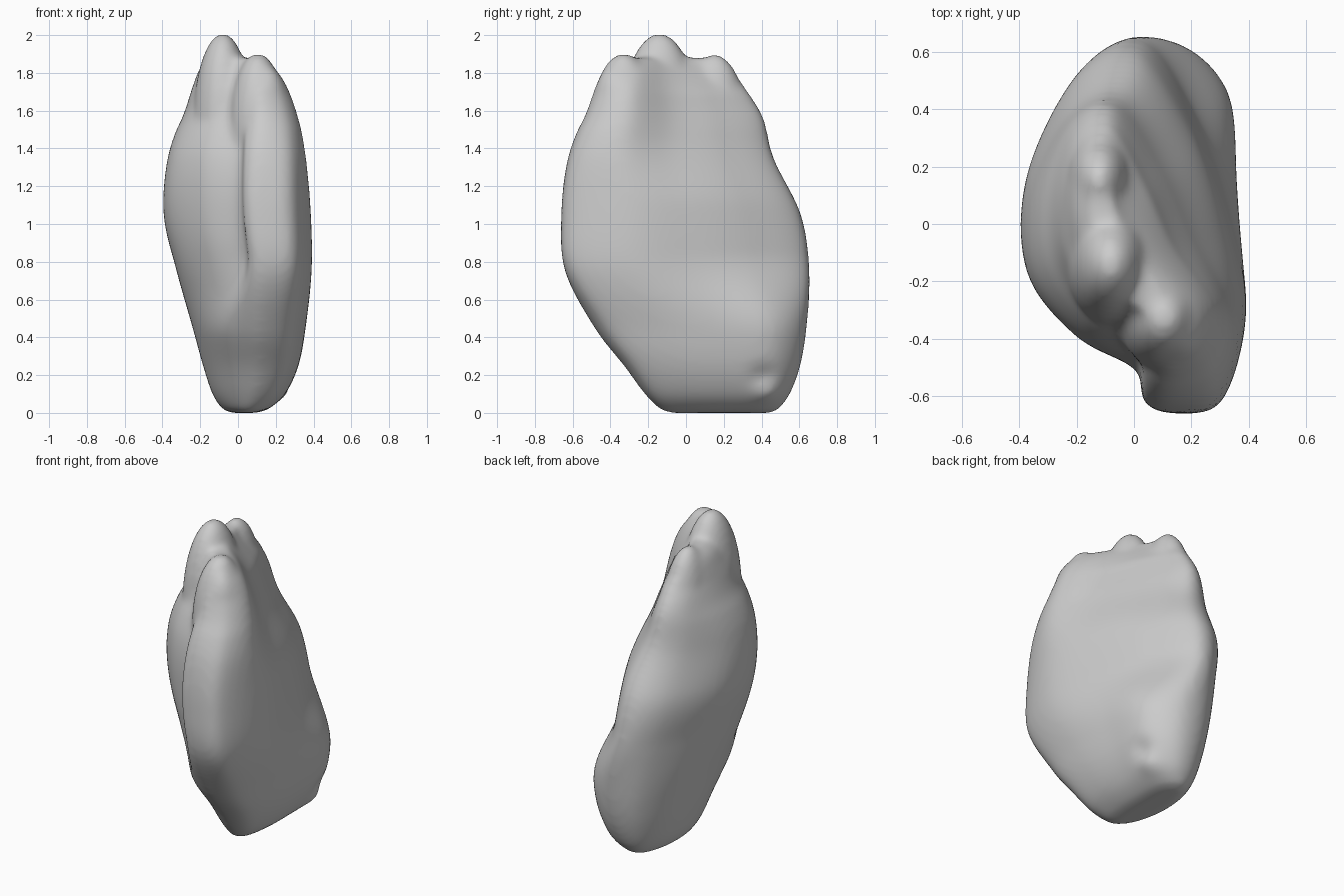
import bpy, bmesh, math
from mathutils import Matrix

if "Cube" in bpy.data.objects:
    bpy.data.objects.remove(bpy.data.objects["Cube"])

# Cross-section shapes in a -1..1 box, running anticlockwise from the front lobe
LOW = [(-.1, -.93), (.25, -1), (.75, -.87), (.97, -.4), (1, .15), (.92, .7),
       (.35, 1), (-.4, .95), (-.88, .55), (-1, 0), (-.82, -.45), (-.48, -.77)]
MID = [(.1, -.94), (.35, -1), (.78, -.93), (1, -.45), (.84, .08), (.53, .58),
       (.05, 1), (-.5, .87), (-.95, .33), (-.95, -.2), (-.5, -.57), (.03, -.76)]
TOP = [(.12, -.88), (.4, -1), (.85, -.87), (1, -.5), (.48, 0), (.12, .5),
       (-.35, 1), (-.78, .87), (-1, .4), (-.95, -.1), (-.55, -.52), (.05, -.7)]
CREST = [(.7, -.92), (.9, -1), (1, -.85), (.8, -.45), (.2, 0), (-.3, .5),
         (-.65, 1), (-.93, .9), (-1, .4), (-.75, -.1), (-.25, -.5), (.45, -.75)]
STAGES = [(0, LOW), (.4, LOW), (.85, MID), (1.1, MID), (1.75, TOP), (2, CREST)]

# Height, left, right, front and back limits
LEVELS = [(0, -.03, .09, -.08, .45), (.02, -.08, .16, -.14, .49),
          (.1, -.135, .25, -.22, .55), (.25, -.185, .32, -.33, .605),
          (.45, -.24, .358, -.485, .638), (.75, -.325, .39, -.64, .655),
          (1.05, -.394, .386, -.66, .61), (1.35, -.372, .36, -.625, .465),
          (1.6, -.29, .315, -.535, .405), (1.8, -.24, .26, -.48, .31),
          (1.93, -.2, .19, -.425, .23), (2, -.14, .1, -.36, .15)]

# Crowns along the crest: centre and radii
CROWNS = {"front": ((.105, -.33, 1.48), (.155, .18, .425)),
          "middle": ((-.08, -.14, 1.5), (.16, .21, .51)),
          "rear": ((-.12, .15, 1.48), (.13, .18, .42))}


def spline(a, b, c, d, t):
    return tuple(.5 * (2*q + (r-p)*t + (2*p-5*q+4*r-s)*t*t + (3*q-p-3*r+s)*t**3)
                 for p, q, r, s in zip(a, b, c, d))


def level(u):
    i = min(int(u), len(LEVELS) - 2)
    pick = [LEVELS[max(0, min(len(LEVELS) - 1, i + k))] for k in (-1, 0, 1, 2)]
    return spline(*pick, u - i)


def section(z, steps=8):
    z = max(0, min(2, z))
    for (z0, a), (z1, b) in zip(STAGES, STAGES[1:]):
        if z <= z1:
            break
    f = (z - z0) / (z1 - z0)
    if b is not CREST:
        f = f * f * (3 - 2 * f)
    ctrl = [(p[0] + (q[0]-p[0])*f, p[1] + (q[1]-p[1])*f) for p, q in zip(a, b)]
    n = len(ctrl)
    pts = [spline(*[ctrl[(i + k) % n] for k in (-1, 0, 1, 2)], s / steps)
           for i in range(n) for s in range(steps)]
    lo = [min(p[k] for p in pts) for k in (0, 1)]
    hi = [max(p[k] for p in pts) for k in (0, 1)]
    return [[(p[k] - lo[k]) / (hi[k] - lo[k]) for k in (0, 1)] for p in pts]


def bell(v, centre, width):
    return math.exp(-((v - centre) / width) ** 2)


def shape(x, y, z):
    # Lower ridge line between the crowns
    if z > 1.5:
        z = 1.5 + (z - 1.5) * .76
    # Small pit and knob near the foot
    if x > .1:
        x += .025 * bell(y, .43, .06) * bell(z, .1, .05)
        x -= .025 * bell(y, .41, .06) * bell(z, .2, .05)
    return x, y, z


# Lofted body
bm = bmesh.new()
rings = []
count = 100
for j in range(count + 1):
    z, x0, x1, y0, y1 = level((len(LEVELS) - 1) * j / count)
    rings.append([bm.verts.new(shape(x0 + (x1-x0)*u, y0 + (y1-y0)*v, z))
                  for u, v in section(z)])
for a, b in zip(rings, rings[1:]):
    for i in range(len(a)):
        k = (i + 1) % len(a)
        bm.faces.new((a[i], a[k], b[k], b[i]))

# Closed foot and crest
bm.faces.new(rings[0][::-1])
caps = [bm.faces.new(rings[-1])]
bmesh.ops.triangulate(bm, faces=caps)

# Rounded crowns, merged by the remesh below
for centre, radii in CROWNS.values():
    bmesh.ops.create_uvsphere(bm, u_segments=40, v_segments=30, radius=1,
                              matrix=Matrix.LocRotScale(centre, None, radii))
bmesh.ops.recalc_face_normals(bm, faces=bm.faces)
mesh = bpy.data.meshes.new("lobed_body")
bm.to_mesh(mesh)
bm.free()
for p in mesh.polygons:
    p.use_smooth = True
body = bpy.data.objects.new("lobed_body", mesh)
bpy.context.collection.objects.link(body)

# Even skin with softened creases
skin = body.modifiers.new("skin", 'REMESH')
skin.mode = 'VOXEL'
skin.voxel_size = .018
skin.use_smooth_shade = True
soft = body.modifiers.new("soften", 'SMOOTH')
soft.factor = .5
soft.iterations = 14
